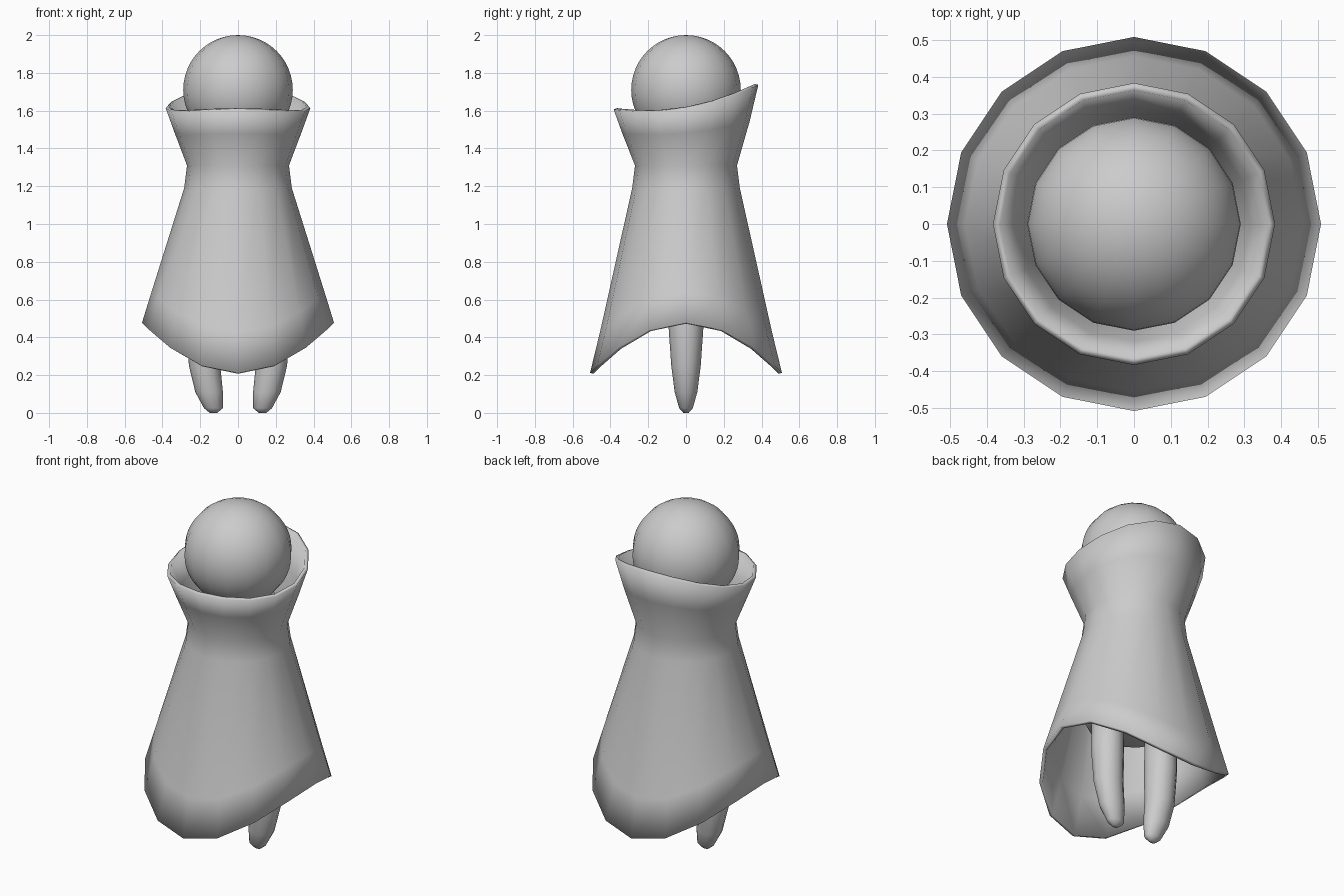
import bpy
import math

if "Cube" in bpy.data.objects:
    bpy.data.objects.remove(bpy.data.objects["Cube"])


def loft(name, rings, caps=True):
    """Skin a list of closed rings, bottom to top, all with equal point counts."""
    n = len(rings[0])
    verts = [p for ring in rings for p in ring]
    faces = []
    for r in range(len(rings) - 1):
        for i in range(n):
            j = (i + 1) % n
            faces.append((r * n + i, r * n + j, (r + 1) * n + j, (r + 1) * n + i))
    if caps:
        faces.append(tuple(reversed(range(n))))
        faces.append(tuple(range(len(verts) - n, len(verts))))
    mesh = bpy.data.meshes.new(name)
    mesh.from_pydata(verts, [], faces)
    mesh.update()
    for p in mesh.polygons:
        p.use_smooth = True
    obj = bpy.data.objects.new(name, mesh)
    bpy.context.collection.objects.link(obj)
    return obj


def ring(rx, ry, height, cx=0.0, n=16):
    """Ellipse whose height is a function of angle."""
    pts = []
    for i in range(n):
        a = math.tau * i / n
        pts.append((cx + rx * math.cos(a), ry * math.sin(a), height(a)))
    return pts


def flat(z):
    return lambda a: z


# Cloak: scooped hem, narrow neck, collar raised at the back
def hem(a):
    return 0.345 + 0.133 * math.cos(2 * a)


def collar(a):
    y = 0.383 * math.sin(a)
    return 1.613 + 0.17 * y + 0.4 * y * y


cloak = loft("cloak", [
    ring(0.508, 0.508, hem),
    ring(0.459, 0.455, lambda a: 0.78 * hem(a) + 0.22 * 1.2),
    ring(0.285, 0.285, flat(1.19)),
    ring(0.27, 0.27, flat(1.31)),
    ring(0.335, 0.337, lambda a: 0.5 * collar(a) + 0.675),
    ring(0.383, 0.383, collar),
], caps=False)
solid = cloak.modifiers.new("thickness", "SOLIDIFY")
solid.thickness = 0.02
solid.offset = -1

# Head
bpy.ops.mesh.primitive_uv_sphere_add(segments=16, ring_count=24, radius=0.29,
                                     location=(0, 0, 1.71))
head = bpy.context.object
head.name = "head"
bpy.ops.object.shade_smooth()

# Body hidden under the cloak
body = loft("body", [ring(r, r, flat(z)) for r, z in
                     [(0.22, 0.66), (0.26, 0.69), (0.26, 1.0), (0.22, 1.3), (0.2, 1.45)]])

# Legs: tapered, mirrored across x
leg_sections = [  # centre x, half width, half depth, z
    (0.13, 0.02, 0.014, 0.0), (0.13, 0.05, 0.036, 0.025), (0.153, 0.073, 0.06, 0.11),
    (0.177, 0.083, 0.078, 0.25), (0.185, 0.088, 0.092, 0.45), (0.185, 0.08, 0.095, 0.75),
]
legs = loft("legs", [ring(w, d, flat(z), c, 12) for c, w, d, z in leg_sections])
legs.modifiers.new("mirror", "MIRROR")
